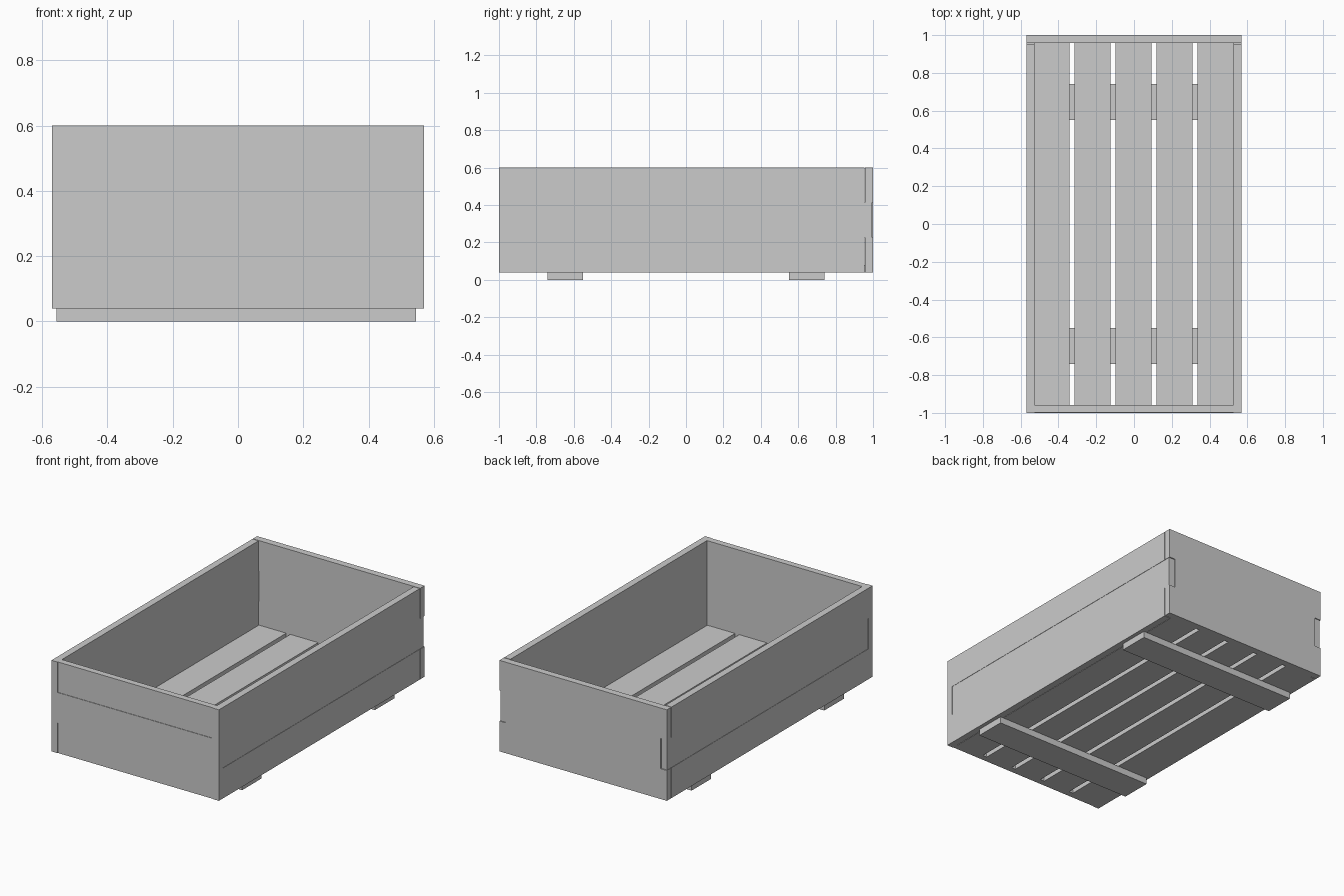
import bpy

if "Cube" in bpy.data.objects:
    bpy.data.objects.remove(bpy.data.objects["Cube"])


def box(name, x, y, z):
    """Box spanning the given (min, max) ranges."""
    bpy.ops.mesh.primitive_cube_add(size=1, location=[(a + b) / 2 for a, b in (x, y, z)])
    ob = bpy.context.object
    ob.name = name
    ob.scale = [b - a for a, b in (x, y, z)]
    bpy.ops.object.transform_apply(location=False, rotation=False, scale=True)
    return ob


W, L, T = 0.57, 1.0, 0.042      # half width, half length, board thickness
Z0, H = 0.04, 0.56 / 3          # wall base and plank height

# Three courses of wall planks, with alternating interlocked corners
for i, level in enumerate(("lower", "middle", "upper")):
    z = (Z0 + i * H, Z0 + (i + 1) * H)
    mid = i == 1
    # Side planks: shifted backward in the middle course
    w = W - 0.002 if mid else W
    y = (-L + T, L - 0.006) if mid else (-L, L - T - 0.004)
    box(f"{level}_right_plank", (W - T, w), y, z)
    box(f"{level}_left_plank", (-w, -W + T), y, z)
    # End planks: front spans full width only in the middle, back only outside it
    fx = W if mid else W - T
    bx = W - T if mid else W
    fy = -L if mid else -L + 0.003
    box(f"{level}_front_plank", (-fx, fx), (fy, -L + T), z)
    box(f"{level}_back_plank", (-bx, bx), (L - T, L), z)

# Floor slats
pitch, slat = 0.217, 0.189
for i in range(5):
    cx = (i - 2) * pitch - 0.003
    box(f"floor_slat_{i + 1}", (cx - slat / 2, cx + slat / 2),
        (-L + T, L - T), (Z0, Z0 + 0.04))

# Cross battens underneath
for name, y in (("front_batten", (-0.74, -0.55)), ("back_batten", (0.55, 0.74))):
    box(name, (-0.556, 0.546), y, (0, Z0))
